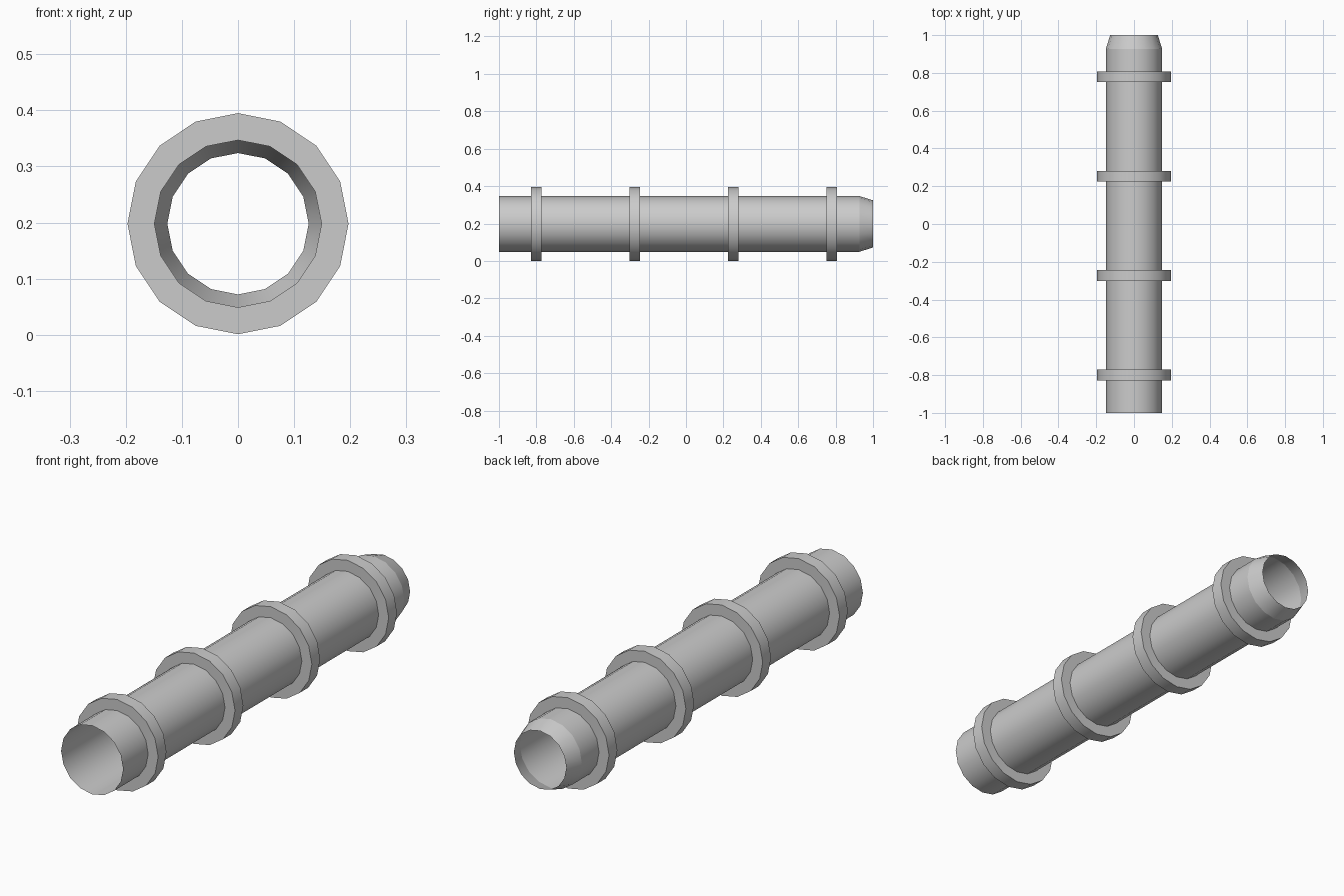
import bpy, bmesh, math

if "Cube" in bpy.data.objects:
    bpy.data.objects.remove(bpy.data.objects["Cube"])

SIDES = 16
CENTRE_Z = 0.198
TUBE_R, TIP_R, RING_R = 0.149, 0.126, 0.197

grey = bpy.data.materials.new("light_grey")
grey.diffuse_color = (0.6, 0.6, 0.6, 1)
grey.use_nodes = True
grey.node_tree.nodes["Principled BSDF"].inputs["Base Color"].default_value = grey.diffuse_color


def lathe(name, profile):
    """Sweep (radius, y) points around the y axis; keep profile corners sharp."""
    bm = bmesh.new()
    loops = []
    for r, y in profile:
        loops.append([bm.verts.new((r * math.sin(a), y, CENTRE_Z + r * math.cos(a)))
                      for a in (2 * math.pi * i / SIDES for i in range(SIDES))])
    for la, lb in zip(loops, loops[1:]):
        for i in range(SIDES):
            j = (i + 1) % SIDES
            bm.faces.new((la[i], lb[i], lb[j], la[j])).smooth = True
    for loop in loops:
        for i in range(SIDES):
            bm.edges.get((loop[i], loop[(i + 1) % SIDES])).smooth = False
    mesh = bpy.data.meshes.new(name)
    bm.to_mesh(mesh)
    bm.free()
    mesh.materials.append(grey)
    obj = bpy.data.objects.new(name, mesh)
    bpy.context.collection.objects.link(obj)
    return obj


# Open thin-walled tube with a tapered rear end
lathe("tube", [(TUBE_R, -1), (TUBE_R, 0.927), (TIP_R, 1)])

# Four evenly spaced collars around the tube
HALF = 0.0285
for n in range(4):
    y = -0.8 + n * 0.5267
    lathe(f"collar_{n + 1}", [(TUBE_R, y - HALF), (RING_R, y - HALF),
                              (RING_R, y + HALF), (TUBE_R, y + HALF)])
